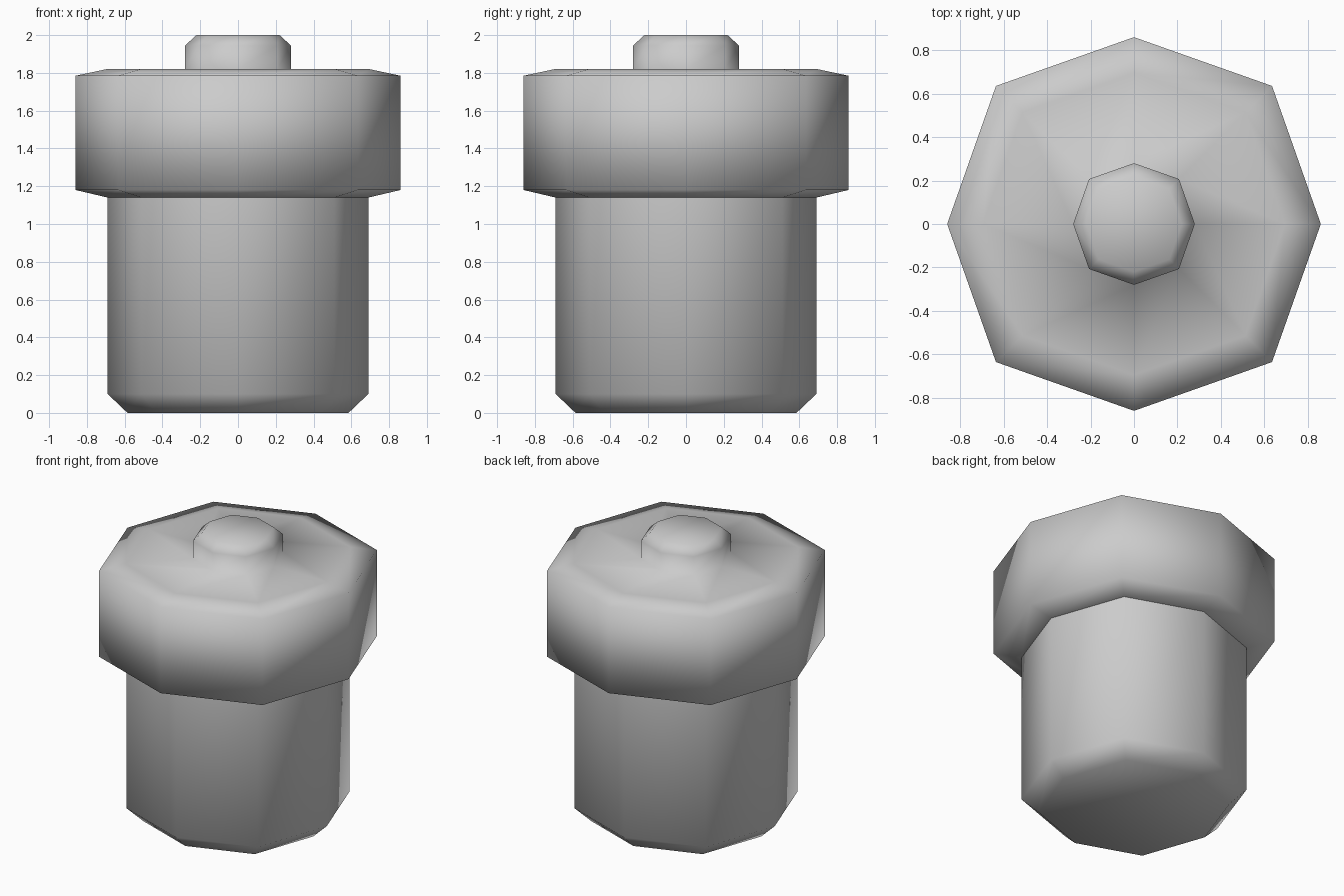
import bpy, bmesh, math

if "Cube" in bpy.data.objects:
    bpy.data.objects.remove(bpy.data.objects["Cube"])

SIDES = 8
DIAGONAL = 1.045  # the diagonal corners bulge slightly


def lathe(name, profile, cap_bottom=False, cap_top=False):
    bm = bmesh.new()
    rings = []
    for r, z in profile:
        ring = []
        for i in range(SIDES):
            a = 2 * math.pi * i / SIDES
            k = r * (DIAGONAL if i % 2 else 1)
            ring.append(bm.verts.new((k * math.cos(a), k * math.sin(a), z)))
        rings.append(ring)
    for lo, hi in zip(rings, rings[1:]):
        for i in range(SIDES):
            j = (i + 1) % SIDES
            bm.faces.new((lo[i], lo[j], hi[j], hi[i]))
    if cap_bottom:
        bm.faces.new(rings[0][::-1])
    if cap_top:
        bm.faces.new(rings[-1])
    for f in bm.faces:
        f.smooth = True
    mesh = bpy.data.meshes.new(name)
    bm.to_mesh(mesh)
    bm.free()
    obj = bpy.data.objects.new(name, mesh)
    bpy.context.collection.objects.link(obj)
    return obj


# Container body with a chamfered foot
lathe("body", [(0.585, 0), (0.69, 0.10), (0.69, 1.14)], cap_bottom=True)

# Wide lid blending into a small knob
lathe("lid_with_knob", [(0.69, 1.14), (0.86, 1.18), (0.86, 1.785), (0.695, 1.82),
                        (0.28, 1.82), (0.28, 1.945), (0.22, 2.0)], cap_top=True)
